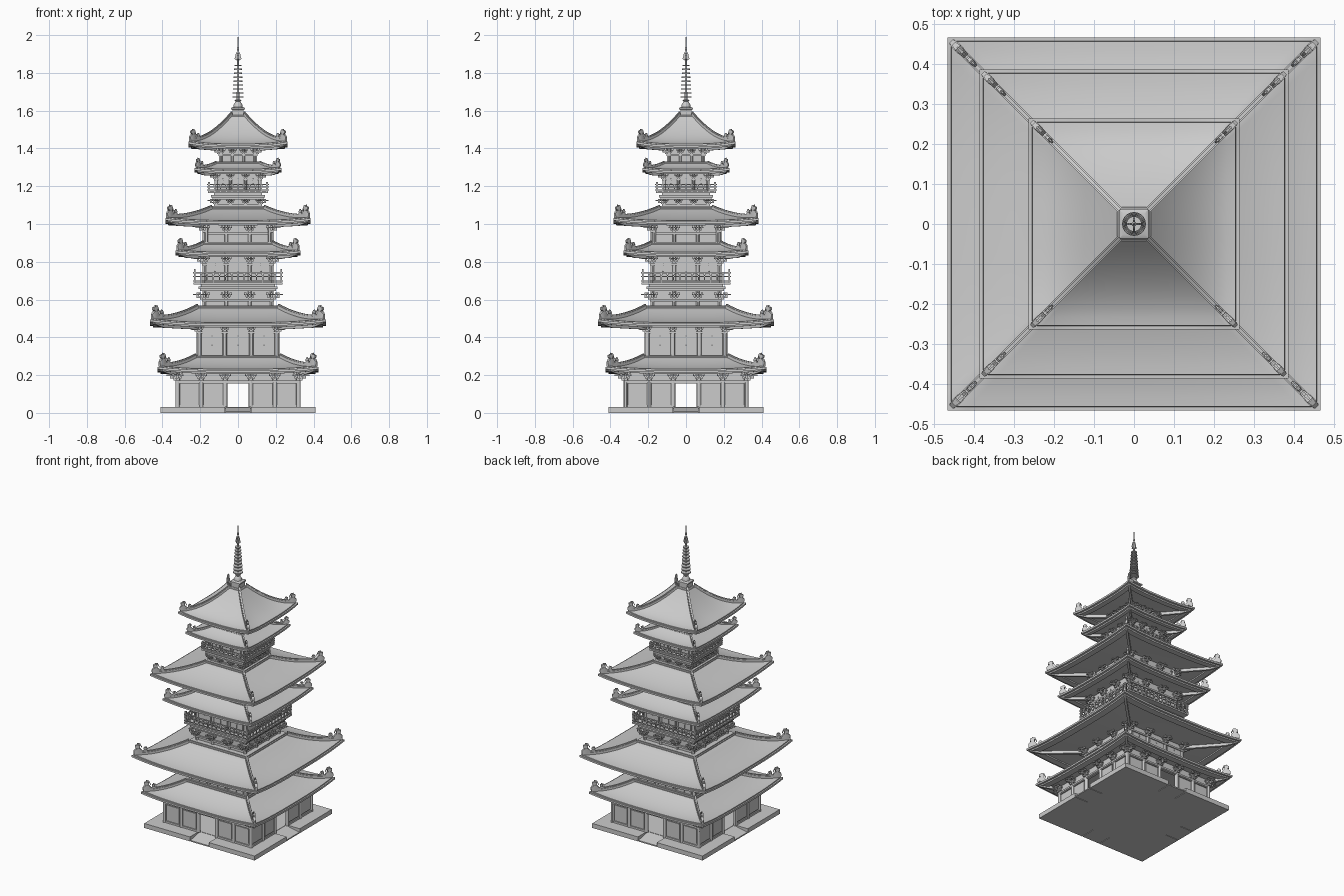
import bpy, bmesh
from math import pi, sin, cos
from mathutils import Matrix, Vector

if "Cube" in bpy.data.objects:
    bpy.data.objects.remove(bpy.data.objects["Cube"])


def finish(name, bm, four=False, angle=30):
    """Turn a bmesh into an object; four=True repeats it on all four sides."""
    if four:
        src = bm.verts[:] + bm.edges[:] + bm.faces[:]
        for k in (1, 2, 3):
            d = bmesh.ops.duplicate(bm, geom=src)["geom"]
            bmesh.ops.rotate(bm, verts=[v for v in d if isinstance(v, bmesh.types.BMVert)],
                             cent=(0, 0, 0), matrix=Matrix.Rotation(k * pi / 2, 3, 'Z'))
    bmesh.ops.recalc_face_normals(bm, faces=bm.faces[:])
    me = bpy.data.meshes.new(name)
    bm.to_mesh(me)
    bm.free()
    ob = bpy.data.objects.new(name, me)
    bpy.context.collection.objects.link(ob)
    bpy.context.view_layer.objects.active = ob
    ob.select_set(True)
    bpy.ops.object.shade_smooth_by_angle(angle=angle * pi / 180)
    ob.select_set(False)
    return ob


def box(bm, x0, x1, y0, y1, z0, z1):
    m = Matrix.Translation(((x0 + x1) / 2, (y0 + y1) / 2, (z0 + z1) / 2))
    bmesh.ops.create_cube(bm, size=1, matrix=m @ Matrix.Diagonal((x1 - x0, y1 - y0, z1 - z0, 1)))


def cyl(bm, x, y, z0, z1, r, n=12, r2=None):
    bmesh.ops.create_cone(bm, cap_ends=True, segments=n, radius1=r, radius2=r if r2 is None else r2,
                          depth=z1 - z0, matrix=Matrix.Translation((x, y, (z0 + z1) / 2)))


def skin(bm, rings):
    """Join closed rings of points and cap both ends."""
    rs = [[bm.verts.new(p) for p in r] for r in rings]
    n = len(rs[0])
    for a, b in zip(rs, rs[1:]):
        for i in range(n):
            bm.faces.new((a[i], a[(i + 1) % n], b[(i + 1) % n], b[i]))
    bm.faces.new(rs[0])
    bm.faces.new(rs[-1])


def square_loft(bm, prof, n=1, lift=0):
    """Square rings (half width, z, lift factor); corners rise by lift."""
    rings = []
    for h, z, f in prof:
        ring = []
        for k in range(4):
            for i in range(n):
                s = -1 + 2 * i / n
                ring.append(Matrix.Rotation(k * pi / 2, 3, 'Z')
                            @ Vector((s * h, -h, z + lift * f * abs(s) ** 3)))
        rings.append(ring)
    skin(bm, rings)


def diag_sweep(bm, pts):
    """Bar along the corner diagonal through (distance, z, width, height)."""
    v = Vector((1, 1, 0)).normalized()
    rings = []
    for d, z, w, h in pts:
        c = Vector((d, -d, z))
        up = Vector((0, 0, h))
        rings.append([c - v * w / 2, c + v * w / 2, c + v * w / 2 + up, c - v * w / 2 + up])
    skin(bm, rings)


def lathe(bm, prof, n=16):
    skin(bm, [[(r * cos(2 * pi * i / n), r * sin(2 * pi * i / n), z) for i in range(n)] for r, z in prof])


def roof(name, e, zb, top, zt, wall, lift, s):
    """Curved hip roof, corner ridges, ridge ornaments and hip rafters."""
    z0 = zb + .026

    def rz(t):
        return z0 + (zt - z0) * t ** 1.7
    prof = [(wall, zb + .012, 0), (e - .06 * s, zb + .008, .7), (e - .06 * s, zb, .7), (e - .016, zb, 1),
            (e - .014, zb + .008, 1), (e, zb + .008, 1), (e, zb + .02, 1), (e - .009, zb + .02, 1)]
    prof += [(e - .01 + (top - e + .01) * i / 10, rz(i / 10), (1 - i / 10) ** 2) for i in range(11)]
    bm = bmesh.new()
    square_loft(bm, prof, 20, lift)
    finish(name, bm)
    bm = bmesh.new()
    ridge = []
    for i in range(13):
        t = i / 12
        d = e - .01 + (top - e + .01) * t
        ridge.append((d, rz(t) + lift * (1 - t) ** 2 - .004, .017 * s, .018 * s))
    diag_sweep(bm, ridge)
    diag_sweep(bm, [(d, z + .018 * s, w * .55, .007 * s) for d, z, w, h in ridge[1:]])
    finish(name + "_corner_ridges", bm, True)
    # curled beast at each corner, with a smaller scroll behind it
    bm = bmesh.new()
    zc = z0 + lift + .006
    for off, k in ((.012, 1), (.05, .62)):
        c = e - off * s
        q = s * k
        diag_sweep(bm, [(c - .034 * q, zc, .012 * q, .018 * q), (c - .02 * q, zc, .02 * q, .036 * q),
                        (c - .006 * q, zc, .02 * q, .03 * q), (c + .003 * q, zc, .012 * q, .016 * q)])
        diag_sweep(bm, [(c - .024 * q, zc + .02 * q, .015 * q, .03 * q), (c - .014 * q, zc + .03 * q, .018 * q, .028 * q),
                        (c - .003 * q, zc + .04 * q, .012 * q, .012 * q)])
        diag_sweep(bm, [(c - .034 * q, zc + .03 * q, .006 * q, .008 * q), (c - .026 * q, zc + .05 * q, .008 * q, .012 * q),
                        (c - .012 * q, zc + .06 * q, .004 * q, .006 * q)])
    finish(name + "_corner_ornaments", bm, True)
    bm = bmesh.new()
    diag_sweep(bm, [(wall - .01, zb - .012, .016 * s, .02), (e - .07 * s, zb - .010 + lift * .4, .016 * s, .018),
                    (e - .018, zb - .004 + lift, .014 * s, .012)])
    finish(name + "_hip_rafters", bm, True)


def brackets(name, h, z, xs, s):
    """Stacked bracket sets along each wall at the given x positions."""
    bm = bmesh.new()
    for x in xs:
        y = -h

        def b(cx, hw, cy, hd, za, zt):
            box(bm, x + (cx - hw) * s, x + (cx + hw) * s, y + (cy - hd) * s, y + (cy + hd) * s, z + za * s, z + zt * s)
        b(0, .010, -.004, .012, 0, .010)
        b(0, .022, -.004, .005, .010, .018)
        b(0, .005, -.012, .024, .010, .018)
        for c in (-.019, 0, .019):
            b(c, .006, -.004, .007, .018, .025)
            b(c * 1.3, .006, -.030, .007, .032, .038)
        b(0, .032, -.004, .005, .025, .032)
        b(0, .030, -.030, .005, .025, .032)
        b(0, .006, -.030, .007, .018, .025)
        b(0, .005, -.022, .034, .025, .032)
    box(bm, -h, h, -h - .006 * s, -h + .008, z - .012 * s, z)
    finish(name, bm, True)


def storey(name, h, z0, z1, xs, r, panels=True):
    """Solid core with round columns, framed door panels and sill beams."""
    bm = bmesh.new()
    square_loft(bm, [(h - .006, z0, 0), (h - .006, z1, 0)])
    finish(name + "_core", bm)
    bm = bmesh.new()
    for x in xs:
        cyl(bm, x, -h + r * .6, z0, z1, r)
    box(bm, -h, h, -h - .002, -h + .01, z0, z0 + .012)
    if panels:
        for a, c in zip(xs, xs[1:]):
            m = (a + c) / 2
            for lo, hi in ((a + r * 1.6, m - .001), (m + .001, c - r * 1.6)):
                box(bm, lo, hi, -h + .001, -h + .008, z0 + .016, z0 + (z1 - z0) * .8)
            for k in (.4, .65):
                cyl(bm, m, -h + .002, z0 + (z1 - z0) * k - .003, z0 + (z1 - z0) * k + .003, .004, 8)
    finish(name + "_columns", bm, True)


def balcony(name, h, b, z, top, xs, n):
    """Stepped platform with a post-and-rail balustrade."""
    bm = bmesh.new()
    prof = [(h, -.045), (h + .012, -.045), (h + .012, -.034), (h + .02, -.034), (h + .02, -.022),
            (h + .006, -.022), (h + .006, -.01), (b, -.01), (b, 0)]
    square_loft(bm, [(p, z + q, 0) for p, q in prof])
    finish(name + "_platform", bm)
    bm = bmesh.new()
    y = -b + .006
    H = top - z
    for k in (.14, .5, .8):
        t = .0035 if k > .6 else .0025
        box(bm, -b - .004, b + .004, y - t, y + t, z + H * k - t, z + H * k + t)
    for i in range(n + 1):
        x = -b + .006 + (2 * b - .012) * i / n
        end = i in (0, n)
        w = .005 if end else .003
        box(bm, x - w, x + w, y - w, y + w, z, z + H * (1.12 if end else .8))
        if not end:
            box(bm, x - .006, x + .006, y - .004, y + .004, z + H * .62, z + H * .76)
    finish(name + "_railing", bm, True)


def kerb(name, h, z):
    bm = bmesh.new()
    square_loft(bm, [(h + .012, z - .022, 0), (h + .012, z, 0), (h + .007, z + .003, 0), (h + .007, z + .009, 0), (h - .01, z + .009, 0)])
    finish(name, bm)


# stone base with a notch and ramp in each side
bm = bmesh.new()
square_loft(bm, [(.31, 0, 0), (.31, .03, 0)])
finish("base_floor", bm)
bm = bmesh.new()
box(bm, .07, .41, -.41, -.30, 0, .03)
box(bm, -.30, -.07, -.41, -.30, 0, .03)
skin(bm, [[(x, -.41, 0), (x, -.30, 0), (x, -.30, .03), (x, -.41, .008)] for x in (-.066, .066)])
finish("base_rim_and_ramps", bm, True)

# hollow ground floor with an open doorway in each side
gx = (-.32, -.195, -.068, .068, .195, .32)
bm = bmesh.new()
for i in (0, 1, 3, 4):
    a, c = gx[i], gx[i + 1]
    box(bm, a, c, -.32, -.308, .03, .215)
    box(bm, a + .016, c - .016, -.325, -.318, .05, .15)
    box(bm, a, c, -.327, -.31, .03, .042)
box(bm, gx[2], gx[3], -.32, -.308, .157, .215)
box(bm, -.32, .32, -.328, -.31, .155, .167)
for x in gx:
    cyl(bm, x, -.32, .03, .18, .012)
finish("ground_floor_walls", bm, True)
brackets("ground_brackets", .325, .172, gx, .95)

# upper storeys
x2, x3, x5, x6 = (-.205, -.07, .07, .205), (-.178, -.062, .062, .178), (-.115, -.04, .04, .115), (-.09, -.03, .03, .09)
storey("second_storey", .215, .28, .475, x2, .011)
brackets("second_brackets", .215, .43, x2, .9)
storey("lower_waist", .185, .53, .66, x3, .009, False)
brackets("lower_waist_brackets", .185, .60, x3, .95)
balcony("lower_balcony", .19, .235, .69, .755, x3, 14)
storey("third_storey", .185, .685, .845, x3, .009)
brackets("third_brackets", .185, .792, x3, .9)
storey("fourth_storey", .172, .88, 1.01, x3, .009, False)
brackets("fourth_brackets", .172, .955, x3, .95)
storey("upper_waist", .122, 1.06, 1.16, x5, .007, False)
brackets("upper_waist_brackets", .122, 1.105, x5, .7)
balcony("upper_balcony", .122, .16, 1.175, 1.218, x5, 10)
storey("fifth_storey", .122, 1.17, 1.275, x5, .007)
brackets("fifth_brackets", .122, 1.238, x5, .7)
storey("sixth_storey", .098, 1.31, 1.41, x6, .007, False)
brackets("sixth_brackets", .098, 1.37, x6, .75)

# roofs: eave half, eave z, top half, top z, wall half, corner lift, detail scale
for name, *p in (("first_roof", .425, .206, .225, .295, .31, .018, .95),
                 ("second_roof", .465, .452, .215, .556, .205, .022, 1),
                 ("third_roof", .33, .825, .185, .895, .175, .014, .85),
                 ("fourth_roof", .385, .993, .14, 1.082, .165, .018, .9),
                 ("fifth_roof", .23, 1.264, .115, 1.322, .115, .012, .65),
                 ("sixth_roof", .263, 1.398, .035, 1.578, .09, .018, .85)):
    roof(name, *p)
for name, h, z in (("first_roof_kerb", .218, .298), ("second_roof_kerb", .205, .56), ("third_roof_kerb", .178, .895),
                   ("fourth_roof_kerb", .132, 1.085), ("fifth_roof_kerb", .106, 1.322)):
    kerb(name, h, z)

# spire: dew basin, dome, nine rings, flame and jewel
bm = bmesh.new()
square_loft(bm, [(h, z, 0) for h, z in ((.042, 1.56), (.042, 1.572), (.03, 1.576), (.03, 1.604), (.036, 1.607), (.036, 1.615), (.026, 1.62))])
finish("spire_base", bm)
bm = bmesh.new()
lathe(bm, [(.024, 1.615), (.023, 1.632), (.015, 1.645), (.012, 1.648), (.02, 1.656), (.007, 1.66), (.005, 1.86),
           (.003, 1.915), (.006, 1.925), (.006, 1.932), (.003, 1.94), (.001, 2.0)])
for i in range(9):
    r, z = .03 - .0014 * i, 1.672 + .021 * i
    lathe(bm, [(r * .35, z - .003), (r, z - .003), (r, z + .003), (r * .35, z + .003)], 20)
finish("spire_rings", bm)
bm = bmesh.new()
for z, k in ((1.862, 1), (1.885, .75)):
    skin(bm, [[(x * k, -t, z), ((x + w) * k, -t, z + .012 * k), ((x + w * .6) * k, -t, z + .034 * k), (x * k, -t, z + .02 * k)]
              for x, w, t in ((.001, .018, .002), (.001, .018, -.002))])
finish("spire_flame", bm, True)
